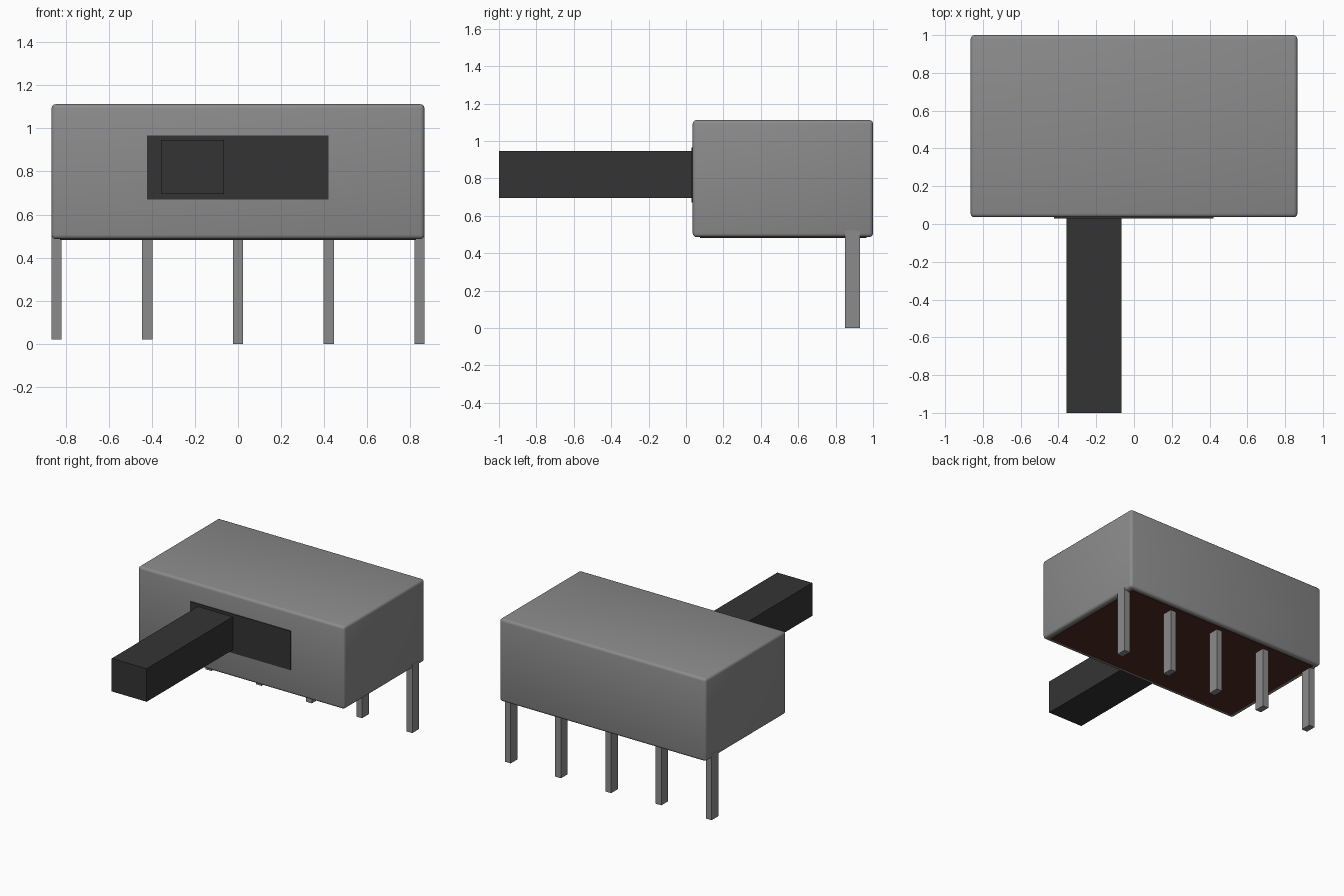
import bpy

default = bpy.data.objects.get("Cube")
if default:
    bpy.data.objects.remove(default, do_unlink=True)


def material(name, color):
    m = bpy.data.materials.new(name)
    m.use_nodes = True
    rgba = (*color, 1)
    m.diffuse_color = rgba
    m.node_tree.nodes["Principled BSDF"].inputs["Base Color"].default_value = rgba
    return m


def box(name, x, y, z, mat, bevel=0):
    """Box from (min, max) extents on each axis."""
    spans = (x, y, z)
    bpy.ops.mesh.primitive_cube_add(size=1, location=[(a + b) / 2 for a, b in spans])
    ob = bpy.context.object
    ob.name = name
    ob.scale = [b - a for a, b in spans]
    bpy.ops.object.transform_apply(location=False, rotation=False, scale=True)
    ob.data.materials.append(mat)
    if bevel:
        mod = ob.modifiers.new("Rounded edges", "BEVEL")
        mod.width = bevel
        mod.segments = 3
        bpy.ops.object.modifier_apply(modifier=mod.name)
        bpy.ops.object.shade_smooth_by_angle()
    return ob


metal = material("grey metal", (0.26, 0.26, 0.26))
plastic = material("black plastic", (0.034, 0.034, 0.034))
board = material("brown board", (0.08, 0.025, 0.015))

# Metal housing with rounded edges
box("housing", (-0.865, 0.865), (0.036, 1.0), (0.486, 1.112), metal, bevel=0.02)

# Dark slot plate and the lever sliding in it
box("slot_plate", (-0.423, 0.42), (0.03, 0.038), (0.67, 0.966), plastic)
box("slider_lever", (-0.358, -0.065), (-1.0, 0.05), (0.695, 0.945), plastic)

# Insulating base under the housing
box("base_board", (-0.825, 0.825), (0.075, 0.965), (0.481, 0.489), board)

# Row of five terminal pins; the first two are slightly shorter
spacing = 0.421
for i in range(5):
    cx = (i - 2) * spacing
    bottom = 0.02 if i < 2 else 0
    box(f"terminal_pin_{i + 1}", (cx - 0.024, cx + 0.024), (0.85, 0.93),
        (bottom, 0.52), metal)
